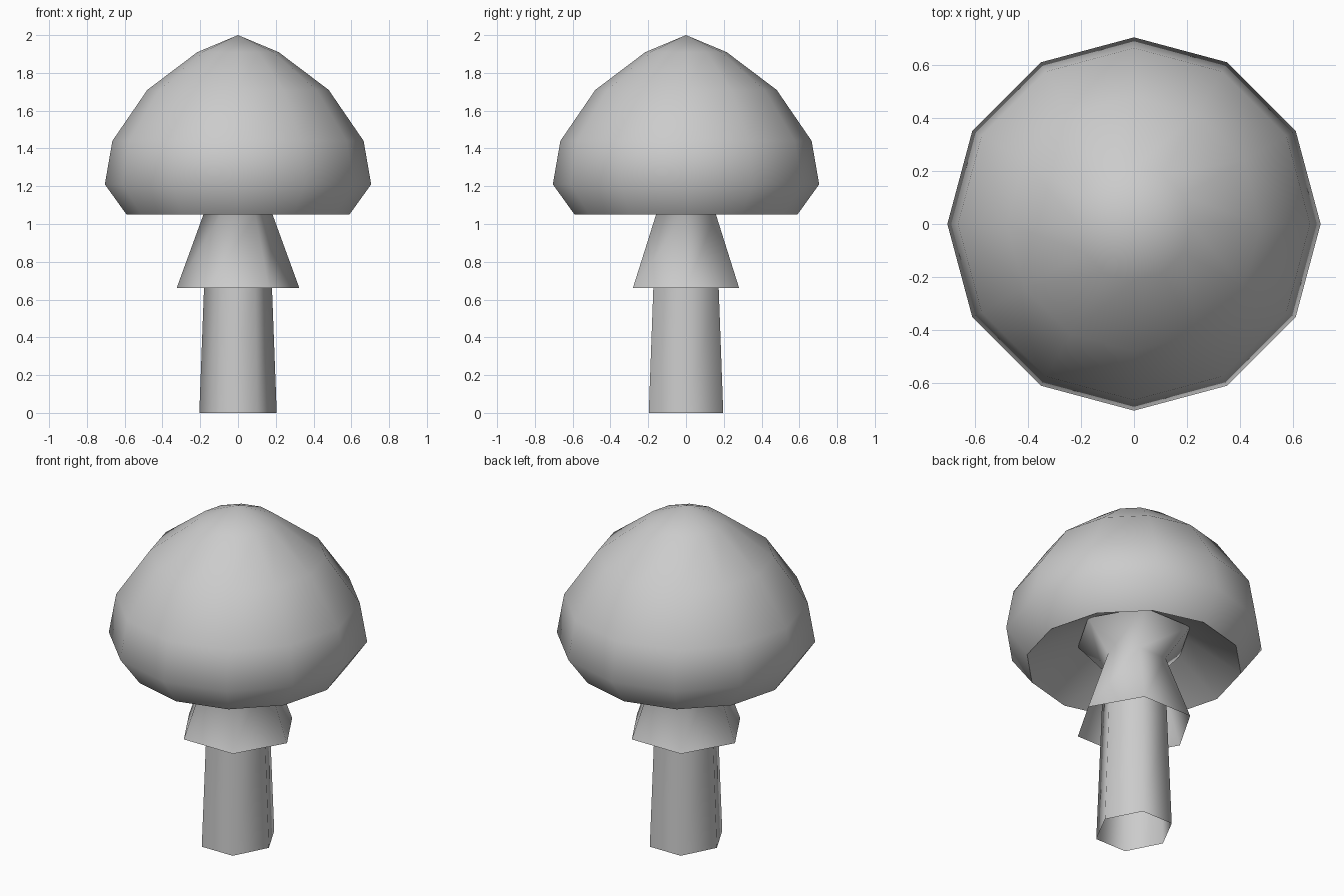
import bpy
from math import cos, sin, tau, radians

cube = bpy.data.objects.get("Cube")
if cube:
    bpy.data.objects.remove(cube, do_unlink=True)

grey = bpy.data.materials.new("plain_grey")
grey.use_nodes = True
colour = (0.6, 0.6, 0.6, 1)
grey.diffuse_color = colour
grey.node_tree.nodes["Principled BSDF"].inputs["Base Color"].default_value = colour


def lathe(name, profile, sides, y_scale=1.0):
    """Sweep (radius, height) points around z; radius 0 becomes a pole."""
    verts, faces, rings = [], [], []
    for r, z in profile:
        count = sides if r else 1
        start = len(verts)
        for i in range(count):
            a = tau * i / sides
            verts.append((r * cos(a), r * sin(a) * y_scale, z))
        rings.append([start + i % count for i in range(sides)])
    for low, high in zip(rings, rings[1:]):
        for i in range(sides):
            j = (i + 1) % sides
            quad = [low[i], low[j], high[j], high[i]]
            faces.append(list(dict.fromkeys(quad)))
    mesh = bpy.data.meshes.new(name)
    mesh.from_pydata(verts, [], faces)
    mesh.materials.append(grey)
    obj = bpy.data.objects.new(name, mesh)
    bpy.context.collection.objects.link(obj)
    bpy.ops.object.select_all(action="DESELECT")
    obj.select_set(True)
    bpy.context.view_layer.objects.active = obj
    bpy.ops.object.shade_smooth_by_angle(angle=radians(70))
    return obj


# Domed cap with a conical hollow underneath
lathe("cap", [(0, 1.29), (0.3, 1.23), (0.59, 1.05), (0.705, 1.21), (0.665, 1.44),
              (0.48, 1.71), (0.215, 1.91), (0, 2)], 12)

# Open skirt that narrows to a neck and flares into the cap
lathe("skirt", [(0.325, 0.66), (0.183, 1.05), (0.325, 1.22)], 6)

# Open tapered stem
lathe("stem", [(0.205, 0), (0.18, 0.66), (0.168, 1.0)], 6, 1.11)
